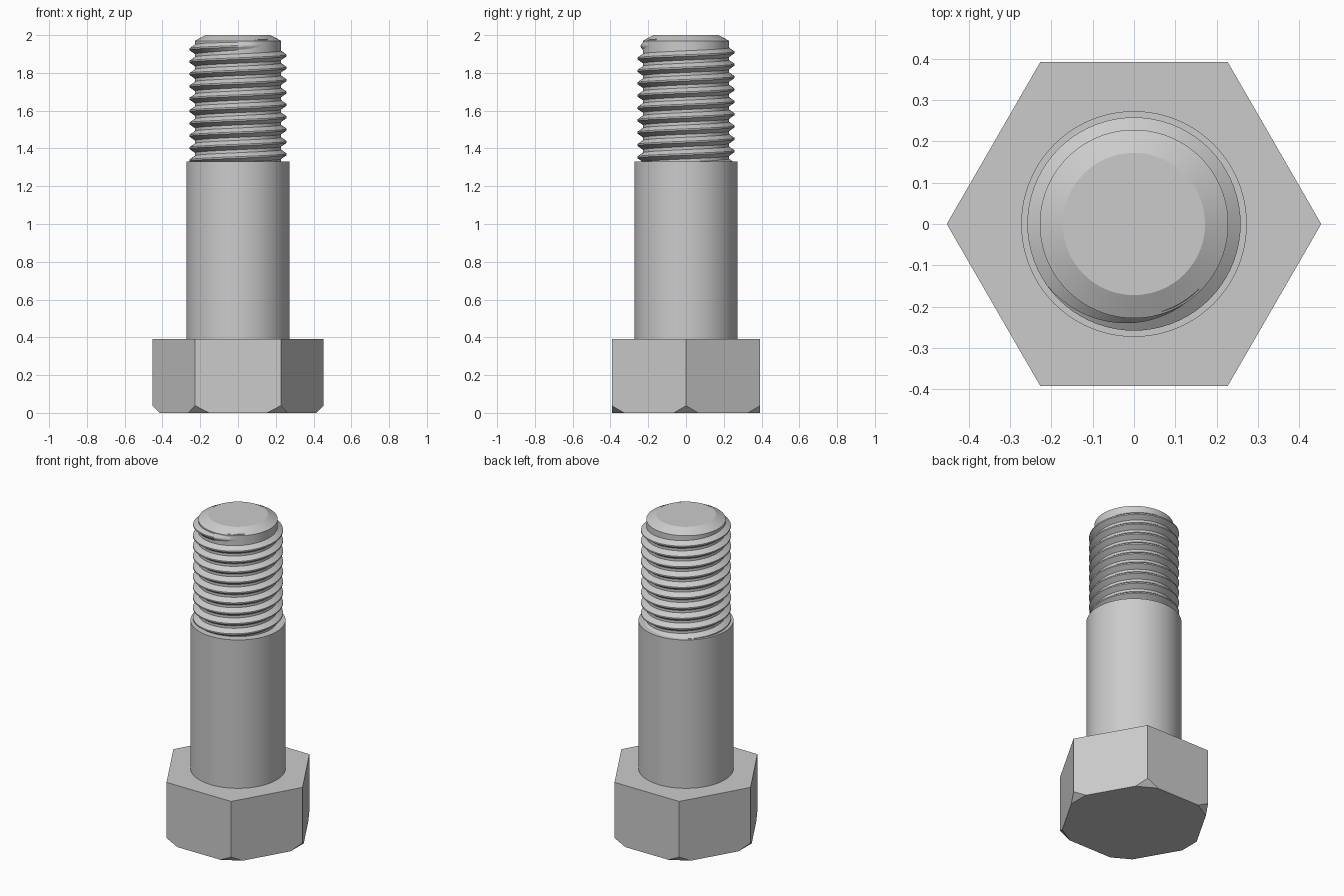
import bpy
import bmesh
from math import cos, sin, pi, radians
from mathutils import Matrix, Vector

cube = bpy.data.objects.get("Cube")
if cube:
    bpy.data.objects.remove(cube, do_unlink=True)

# One plain steel colour
steel = bpy.data.materials.new("steel_grey")
steel.use_nodes = True
colour = (0.6, 0.6, 0.6, 1)
steel.diffuse_color = colour
steel.node_tree.nodes["Principled BSDF"].inputs["Base Color"].default_value = colour


def finish(name, bm, smooth=True):
    bmesh.ops.recalc_face_normals(bm, faces=bm.faces[:])
    mesh = bpy.data.meshes.new(name)
    bm.to_mesh(mesh)
    bm.free()
    mesh.materials.append(steel)
    obj = bpy.data.objects.new(name, mesh)
    bpy.context.collection.objects.link(obj)
    if smooth:
        bpy.ops.object.select_all(action="DESELECT")
        obj.select_set(True)
        bpy.context.view_layer.objects.active = obj
        bpy.ops.object.shade_smooth_by_angle(angle=radians(20))
    return obj


def lathe(name, profile, sides=96):
    """Closed solid of revolution from (radius, height) points."""
    bm = bmesh.new()
    rings = [[bm.verts.new((r * cos(2 * pi * i / sides), r * sin(2 * pi * i / sides), z))
              for i in range(sides)] for r, z in profile]
    for low, high in zip(rings, rings[1:]):
        for i in range(sides):
            j = (i + 1) % sides
            bm.faces.new((low[i], low[j], high[j], high[i]))
    bm.faces.new(rings[0][::-1])
    bm.faces.new(rings[-1])
    return finish(name, bm)


# Hexagonal head with its lower corners cut off
R, HEAD_TOP, CUT_HEIGHT, CUT_DEPTH = 0.453, 0.39, 0.038, 0.0375
bm = bmesh.new()
bottom = [bm.verts.new((R * cos(k * pi / 3), R * sin(k * pi / 3), 0)) for k in range(6)]
base = bm.faces.new(bottom)
top = bmesh.ops.extrude_face_region(bm, geom=[base])
bmesh.ops.translate(bm, vec=(0, 0, HEAD_TOP),
                    verts=[v for v in top["geom"] if isinstance(v, bmesh.types.BMVert)])
for k in range(6):
    turn = Matrix.Rotation(k * pi / 3, 3, "Z")
    cut = bmesh.ops.bisect_plane(
        bm, geom=bm.verts[:] + bm.edges[:] + bm.faces[:],
        plane_co=turn @ Vector((R, 0, CUT_HEIGHT)),
        plane_no=turn @ Vector((CUT_HEIGHT, 0, -CUT_DEPTH)), clear_outer=True)
    rim = [e for e in cut["geom_cut"] if isinstance(e, bmesh.types.BMEdge)]
    bmesh.ops.holes_fill(bm, edges=rim, sides=0)
finish("hex_head", bm, smooth=False)

# Plain shank and threaded core with a chamfered tip
SHANK_TOP = 1.33
lathe("shank", [(0.273, HEAD_TOP - 0.01), (0.273, SHANK_TOP)])
lathe("thread_core", [(0.228, SHANK_TOP - 0.02), (0.228, 1.97), (0.172, 2)])

# Right-handed thread ridge that fades out at the front of the tip
PITCH, CREST, ROOT, STEPS = 0.0654, 0.258, 0.222, 72
end_angle = radians(315)
fade_start = radians(215)
total = int(10 * STEPS)
bm = bmesh.new()
sections = []
for i in range(total + 1):
    a = end_angle - 2 * pi * (total - i) / STEPS
    z = 1.925 + PITCH * (a - pi) / (2 * pi)
    fade = min(1, (end_angle - a) / (end_angle - fade_start))
    crest = ROOT + 0.002 + (CREST - ROOT - 0.002) * fade
    section = [(ROOT, -0.029), (crest, -0.004), (crest, 0.004), (ROOT, 0.029)]
    sections.append([bm.verts.new((r * cos(a), r * sin(a), z + dz)) for r, dz in section])
for low, high in zip(sections, sections[1:]):
    for i in range(4):
        j = (i + 1) % 4
        bm.faces.new((low[i], low[j], high[j], high[i]))
bm.faces.new(sections[0])
bm.faces.new(sections[-1][::-1])
finish("thread", bm)
